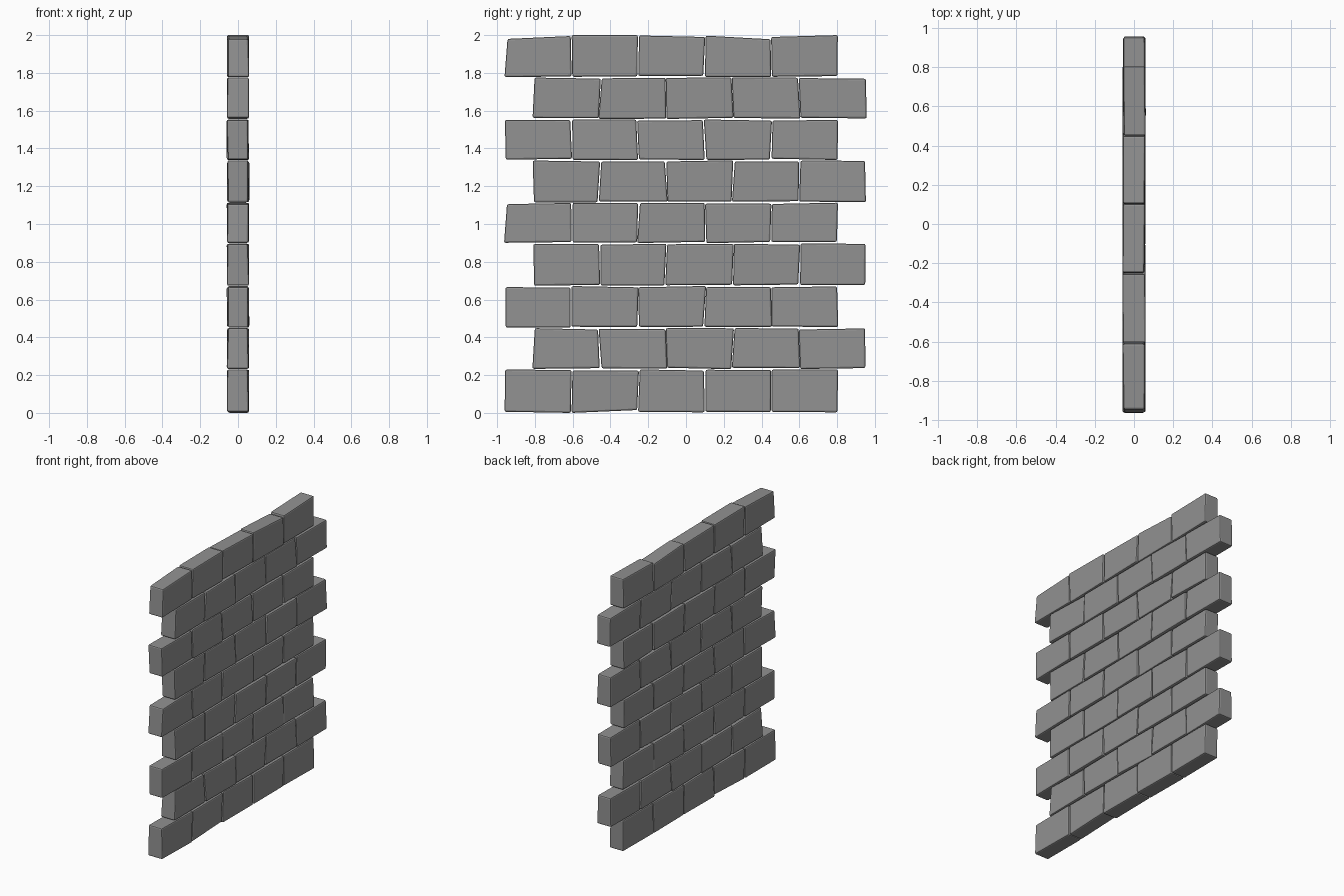
import bpy, bmesh, random

if "Cube" in bpy.data.objects:
    bpy.data.objects.remove(bpy.data.objects["Cube"])

random.seed(4)
ROWS, COLS = 9, 5
PITCH_Y = 0.3525
HALF_T = 0.06
LEVELS = (0, 0.231, 0.449, 0.672, 0.898, 1.113, 1.338, 1.555, 1.777, 2.0)

# sideways lean of each joint (top minus bottom, hundredths), bottom course first
LEAN = [
    (0.5, 0, 0.5, 0, 0, 0),
    (1, -1, -0.5, 1.5, -1, 0),
    (0, 0, 0, 1, -0.5, 0),
    (0, 0, 1, 1, 0.5, 0),
    (1, 0, 1, -0.5, 0.5, 1),
    (-1, 1.5, -1, 1, 0, 0),
    (0, -0.5, -1, -1, 0.5, 0.5),
    (1.5, 1, -0.5, -1, -1, -0.5),
    (1.5, 0, 0, 0.5, 0, 0),
]
# drop of the top edge (left, right of each brick) and rise of the bottom edge
TOP_DROP = [(2, 0.5), (0, 0), (0.2, 1), (0.3, 2.2), (1, 0)]
BOTTOM_RISE = [(0.6, 0), (0, 1.5), (0.5, 0.3), (0.6, 0.4), (0.5, 0.3)]

stone = bpy.data.materials.new("dark_stone")
stone.diffuse_color = (0.285, 0.285, 0.285, 1)
stone.use_nodes = True
stone.node_tree.nodes["Principled BSDF"].inputs["Base Color"].default_value = stone.diffuse_color


def inset(limit):
    return random.uniform(0, limit)


def add_brick(bm, row, col):
    """One slightly skewed block with roughly chiselled corners."""
    y_start = -0.958 if row % 2 == 0 else -0.809
    v = {}
    for sy in (0, 1):
        joint = col + sy
        for sz in (0, 1):
            z = LEVELS[row + sz]
            if sz == 0:
                z += BOTTOM_RISE[col][sy] * 0.01 if row == 0 else inset(0.008)
            else:
                z -= TOP_DROP[col][sy] * 0.01 if row == ROWS - 1 else inset(0.008)
            y = y_start + joint * PITCH_Y + LEAN[row][joint] * 0.01 * (sz - 0.5)
            y += (1 if sy == 0 else -1) * (inset(0.008) - 0.002)
            for sx in (0, 1):
                x = (-1 if sx == 0 else 1) * (HALF_T - inset(0.009))
                v[sx, sy, sz] = bm.verts.new((x, y, z))
    for a in (0, 1):
        ring = ((0, 0), (1, 0), (1, 1), (0, 1))
        bm.faces.new([v[a, p, q] for p, q in ring])
        bm.faces.new([v[p, a, q] for p, q in ring])
        bm.faces.new([v[p, q, a] for p, q in ring])


# staggered courses of stone
for row in range(ROWS):
    bm = bmesh.new()
    for col in range(COLS):
        add_brick(bm, row, col)
    bmesh.ops.recalc_face_normals(bm, faces=bm.faces)
    mesh = bpy.data.meshes.new(f"brick_course_{row + 1}")
    bm.to_mesh(mesh)
    bm.free()
    mesh.materials.append(stone)
    course = bpy.data.objects.new(mesh.name, mesh)
    bpy.context.collection.objects.link(course)
    bevel = course.modifiers.new("chipped_edges", "BEVEL")
    bevel.width = 0.009
    bevel.segments = 2
    bevel.limit_method = 'NONE'
